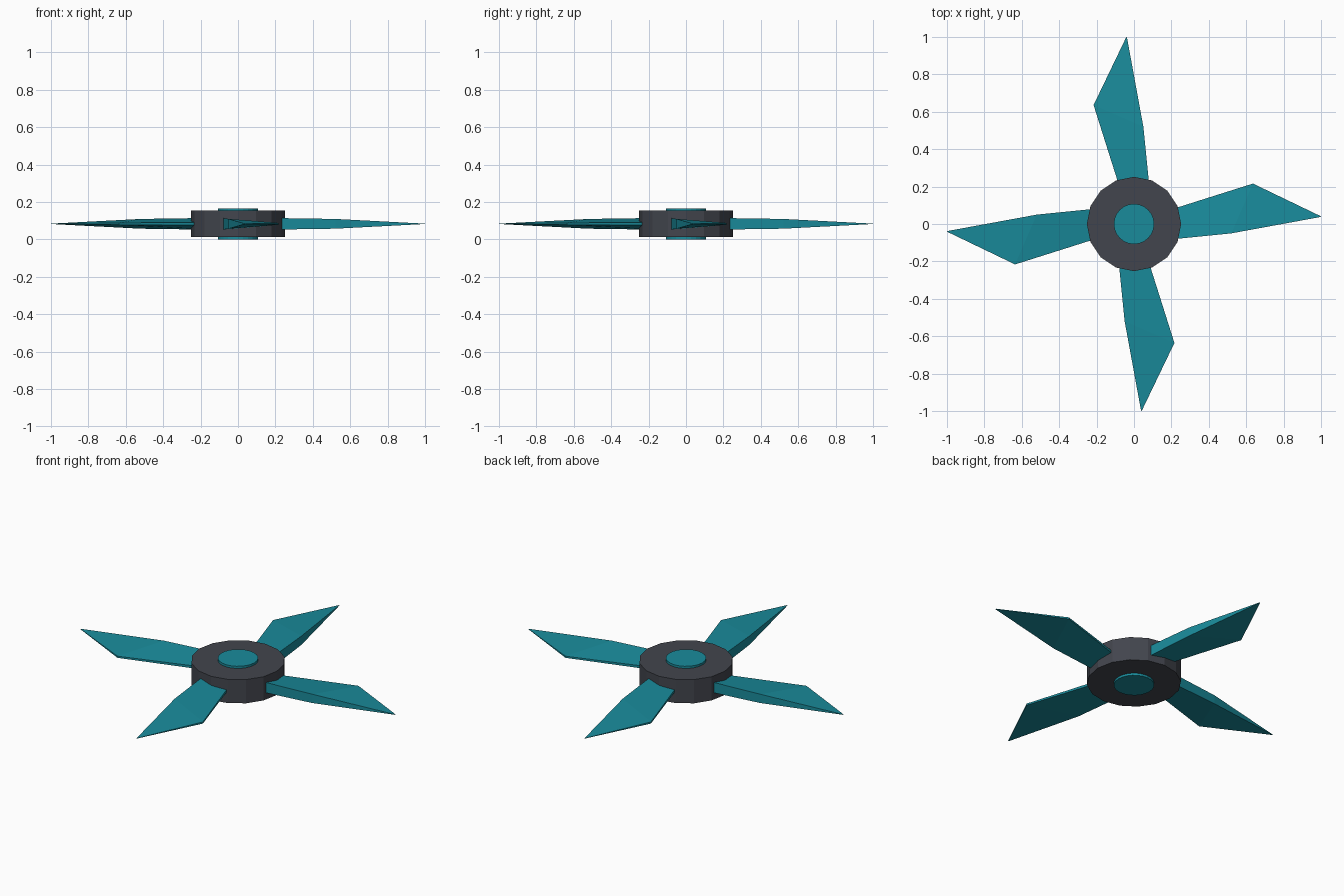
import bpy, math

if "Cube" in bpy.data.objects:
    bpy.data.objects.remove(bpy.data.objects["Cube"])

MID = 0.083  # height of the rotor's mid plane


def material(name, color):
    m = bpy.data.materials.new(name)
    m.diffuse_color = color
    m.use_nodes = True
    m.node_tree.nodes["Principled BSDF"].inputs["Base Color"].default_value = m.diffuse_color
    return m


teal = material("teal", (0.01, 0.26, 0.33, 1))
dark = material("dark_grey", (0.055, 0.06, 0.075, 1))


def disc(name, sides, radius, height, mat):
    bpy.ops.mesh.primitive_cylinder_add(vertices=sides, radius=radius, depth=height,
                                        location=(0, 0, MID))
    ob = bpy.context.object
    ob.name = name
    ob.data.materials.append(mat)


# Hub and the pin that pokes out on both sides
disc("hub", 16, 0.252, 0.14, dark)
disc("hub_pin", 24, 0.108, 2 * MID, teal)

# Blade sections: thick leading edge (x, y, half thickness), thin trailing edge
sections = [
    ((0.12, -0.09, 0.032), (0.12, 0.053, 0.008)),
    ((0.52, -0.05, 0.026), (0.636, 0.216, 0.005)),
    ((1.0, 0.038, 0.001), (0.998, 0.042, 0.001)),
]
verts = []
for (lx, ly, lt), (tx, ty, tt) in sections:
    verts += [(lx, ly, -lt), (tx, ty, -tt), (tx, ty, tt), (lx, ly, lt)]
faces = [(3, 2, 1, 0), (8, 9, 10, 11)]
for s in (0, 4):
    for k in range(4):
        n = (k + 1) % 4
        faces.append((s + k, s + n, s + 4 + n, s + 4 + k))
mesh = bpy.data.meshes.new("blade")
mesh.from_pydata(verts, [], faces)
mesh.materials.append(teal)

# Four blades around the hub
for i in range(4):
    ob = bpy.data.objects.new(f"blade_{i + 1}", mesh)
    ob.location.z = MID
    ob.rotation_euler.z = i * math.pi / 2
    bpy.context.collection.objects.link(ob)
